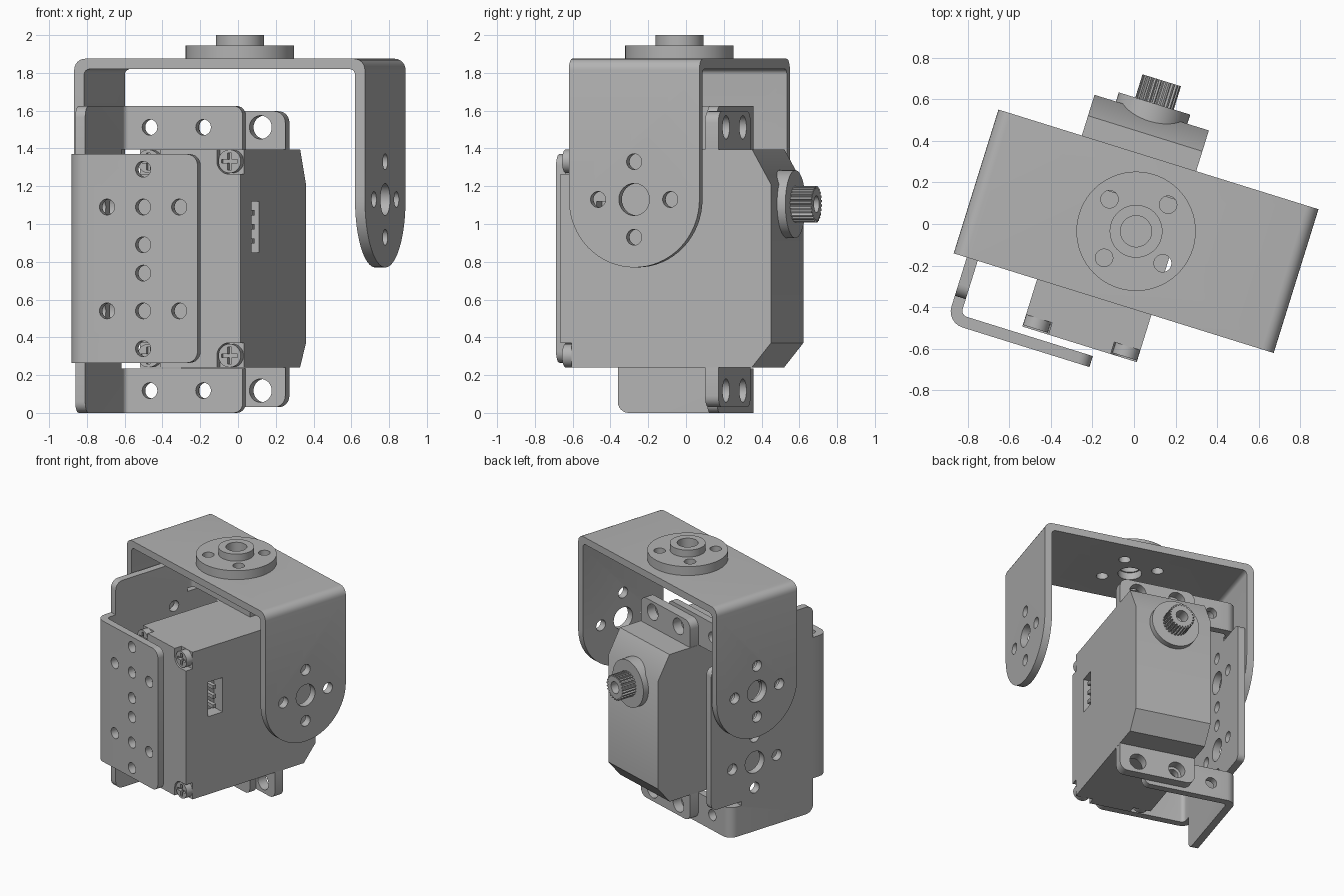
import bpy, bmesh, math
from mathutils import Matrix, Vector

if "Cube" in bpy.data.objects:
    bpy.data.objects.remove(bpy.data.objects["Cube"])

grey = bpy.data.materials.new("metal grey")
grey.use_nodes = True
COLOUR = (0.45, 0.45, 0.45, 1)
grey.diffuse_color = COLOUR
grey.node_tree.nodes["Principled BSDF"].inputs["Base Color"].default_value = COLOUR

PLACE = Matrix.Translation((0.01, -0.035, 0)) @ Matrix.Rotation(math.radians(-17.3), 4, 'Z')
T = 0.055          # sheet thickness
MID = -0.098       # centre of the motor across its width
parts = []


def round_poly(corners, steps=6):
    """Polygon from (u, v, radius) corners, with rounded corners."""
    out = []
    for i, (u, v, r) in enumerate(corners):
        p = Vector((u, v))
        if r == 0:
            out.append(p)
            continue
        a = (Vector(corners[i - 1][:2]) - p).normalized()
        b = (Vector(corners[(i + 1) % len(corners)][:2]) - p).normalized()
        half = a.angle(b) / 2
        centre = p + (a + b).normalized() * (r / math.sin(half))
        start = p + a * (r / math.tan(half)) - centre
        end = p + b * (r / math.tan(half)) - centre
        sweep = start.angle_signed(end)
        for k in range(steps + 1):
            t = -sweep * k / steps
            c, s = math.cos(t), math.sin(t)
            out.append(centre + Vector((start.x * c - start.y * s, start.x * s + start.y * c)))
    return out


def rect(u0, u1, v0, v1, r=0.0):
    return round_poly([(u0, v0, r), (u1, v0, r), (u1, v1, r), (u0, v1, r)])


def circle(u, v, r, n=32):
    return [(u + r * math.cos(k * math.tau / n), v + r * math.sin(k * math.tau / n)) for k in range(n)]


def prism(axis, outline, lo, hi, name="cutter"):
    """Extrude an outline along an axis."""
    put = {'X': lambda u, v, w: (w, u, v), 'Y': lambda u, v, w: (u, w, v), 'Z': lambda u, v, w: (u, v, w)}[axis]
    bm = bmesh.new()
    rings = [[bm.verts.new(put(u, v, w)) for u, v in outline] for w in (lo, hi)]
    n = len(outline)
    bm.faces.new(rings[0])
    bm.faces.new(rings[1])
    for i in range(n):
        j = (i + 1) % n
        bm.faces.new((rings[0][i], rings[0][j], rings[1][j], rings[1][i]))
    bmesh.ops.recalc_face_normals(bm, faces=bm.faces)
    me = bpy.data.meshes.new(name)
    bm.to_mesh(me)
    bm.free()
    ob = bpy.data.objects.new(name, me)
    bpy.context.collection.objects.link(ob)
    if name != "cutter":
        parts.append(ob)
    return ob


def combine(ob, others, how='DIFFERENCE'):
    for o in others:
        m = ob.modifiers.new("bool", 'BOOLEAN')
        m.operation, m.solver, m.object = how, 'EXACT', o
    me = bpy.data.meshes.new_from_object(ob.evaluated_get(bpy.context.evaluated_depsgraph_get()))
    ob.modifiers.clear()
    ob.data = me
    for o in others:
        bpy.data.objects.remove(o)


def holes(axis, centres, r, lo, hi):
    return [prism(axis, circle(u, v, r), lo, hi) for u, v in centres]


def cross(u, v, d=0.2):
    return [(u + d, v), (u - d, v), (u, v + d), (u, v - d)]


# Swinging U bracket: bent strip, trimmed to round leg ends
A, W, TOP = 0.806, 0.362, 1.875
u_bracket = prism('Y', round_poly([
    (-A, 0.7, 0), (-A, TOP, 0.06), (A, TOP, 0.06), (A, 0.7, 0),
    (A - T, 0.7, 0), (A - T, TOP - T, 0.03), (T - A, TOP - T, 0.03), (T - A, 0.7, 0)]), -W, W, "u_bracket")
combine(u_bracket, [prism('X', round_poly([
    (-W, 2, 0), (-W, 0.77, W - 0.001), (W, 0.77, W - 0.001), (W, 2, 0)], 16), -1, 1)], 'INTERSECT')
HORN = [(0.2 * math.cos(math.radians(57 + 90 * k)), 0.2 * math.sin(math.radians(57 + 90 * k))) for k in range(4)]
combine(u_bracket, holes('X', cross(0, 1.13), 0.042, -1, 1) + holes('X', [(0, 1.13)], 0.085, -1, 1)
        + holes('Z', HORN, 0.042, 1.7, 2.1) + holes('Z', [(0, 0)], 0.085, 1.7, 2.1))

# Round horn and its hub on top
horn = prism('Z', circle(0, 0, 0.287, 64), TOP, 1.945, "horn_disc")
combine(horn, [prism('Z', circle(0, 0, 0.127, 48), 1.9, 2.0)], 'UNION')
combine(horn, holes('Z', HORN, 0.042, 1.7, 2.1) + holes('Z', [(0, 0)], 0.075, 1.7, 2.1))

# Fixed bracket: front plate and side web
X0, Y0, Y1 = -0.74, -0.69, 0.2
XE, YE = -0.02, 0.36
bracket = prism('Z', round_poly([
    (X0, YE, 0), (X0, Y0, 0.08), (XE, Y0, 0), (XE, Y0 + T, 0), (X0 + T, Y0 + T, 0.03), (X0 + T, YE, 0)]),
    0.265, 1.37, "fixed_bracket")
combine(bracket, [prism('Y', round_poly([(-1, 0.265, 0), (XE, 0.265, 0.06), (XE, 1.37, 0.06), (-1, 1.37, 0)]), -1, 1),
                  prism('X', round_poly([(-1, 0.265, 0), (YE, 0.265, 0.05), (YE, 1.37, 0.05), (-1, 1.37, 0)]), -1, 1)],
        'INTERSECT')

# Tall web with top and bottom mounting tabs
tabs = prism('Z', round_poly([
    (X0, -0.555, 0), (X0 + T, -0.555, 0), (X0 + T, Y1 - T, 0.03), (-0.03, Y1 - T, 0), (-0.03, Y1, 0), (X0, Y1, 0.07)]),
    0, 1.625, "bracket_tabs")
combine(tabs, [prism('X', round_poly([(-0.555, 0, 0.06), (1, 0, 0), (1, 1.625, 0), (-0.555, 1.625, 0.06)]), -1, 1)],
        'INTERSECT')
combine(tabs, [prism('Y', rect(-1, 0.3, 0.235, 1.395), 0.09, 0.5)])
combine(tabs, [prism('Y', round_poly([(-1, 0, 0), (-0.03, 0, 0.05), (-0.03, 1.625, 0.05), (-1, 1.625, 0)]), -1, 1)],
        'INTERSECT')
parts.remove(tabs)
combine(bracket, [tabs], 'UNION')
for z in (0.54, 1.09):
    combine(bracket, holes('Y', cross(-0.322, z) + [(-0.322, z)], 0.042, -0.8, -0.6)
            + holes('X', cross(-0.03, z), 0.042, -0.9, -0.6) + holes('X', [(-0.03, z)], 0.085, -0.9, -0.6))
TAB_Z = (0.118, 1.512)
combine(bracket, holes('Y', [(x, z) for x in (-0.545, MID - 0.15) for z in TAB_Z], 0.042, 0.1, 0.3))

# Motor case with chamfered back
case = prism('X', [(-0.6, 0.24), (0.46, 0.24), (0.567, 0.37), (0.567, 1.21), (0.462, 1.395), (-0.6, 1.395)],
             MID - 0.288, MID + 0.288, "motor_case")
SCREWS = [(MID + sx * 0.225, z) for sx in (-1, 1) for z in (0.303, 1.332)]
cuts = []
for x, z in SCREWS:
    sx, sz = (1 if x > MID else -1), (1 if z > 0.8 else -1)
    cuts += holes('Y', [(x, z)], 0.068, -0.7, -0.54)
    cuts.append(prism('Y', rect(min(x, x + sx * 0.1), max(x, x + sx * 0.1), z - 0.068, z + 0.068), -0.7, -0.54))
    cuts.append(prism('Y', rect(x - 0.068, x + 0.068, min(z, z + sz * 0.1), max(z, z + sz * 0.1)), -0.7, -0.54))
cuts.append(prism('X', rect(-0.40, -0.27, 0.85, 1.12), 0.09, 0.3))
combine(case, cuts)

# Cable socket pins
for z in (0.91, 0.985, 1.06):
    prism('X', rect(-0.35, -0.32, z - 0.014, z + 0.014), 0.08, 0.18, "socket_pin")

# Corner screws with cross slots
for x, z in SCREWS:
    screw = prism('Y', circle(x, z, 0.062), -0.592, -0.53, "corner_screw")
    combine(screw, [prism('Y', rect(x - du, x + du, z - dv, z + dv), -0.7, -0.565)
                    for du, dv in ((0.045, 0.01), (0.01, 0.045))])

# Motor mounting ears
for name, z0, z1, hz in (("lower_ear", 0.03, 0.3, TAB_Z[0]), ("upper_ear", 1.33, 1.597, TAB_Z[1])):
    ear = prism('Y', rect(MID - 0.287, MID + 0.287, z0, z1, 0.06), 0.201, 0.275, name)
    combine(ear, holes('Y', [(MID - 0.15, hz), (MID + 0.15, hz)], 0.062, 0.1, 0.4))

# Output boss and toothed shaft
prism('Y', circle(MID, 1.105, 0.18, 48), 0.5, 0.613, "output_boss")
TEETH = 24
gear = [(MID + r * math.cos(t), 1.105 + r * math.sin(t)) for k in range(TEETH)
        for r, t in ((0.097, (k + 0.1) * math.tau / TEETH), (0.097, (k + 0.5) * math.tau / TEETH),
                     (0.083, (k + 0.65) * math.tau / TEETH), (0.083, (k + 0.95) * math.tau / TEETH))]
shaft = prism('Y', gear, 0.6, 0.73, "toothed_shaft")
combine(shaft, holes('Y', [(MID, 1.105)], 0.045, 0.63, 0.9))

# Turn everything into place, colour and shade
bpy.ops.object.select_all(action='DESELECT')
for ob in parts:
    ob.data.transform(PLACE)
    ob.data.materials.clear()
    ob.data.materials.append(grey)
    ob.select_set(True)
bpy.context.view_layer.objects.active = parts[0]
bpy.ops.object.shade_smooth_by_angle(angle=math.radians(30))
